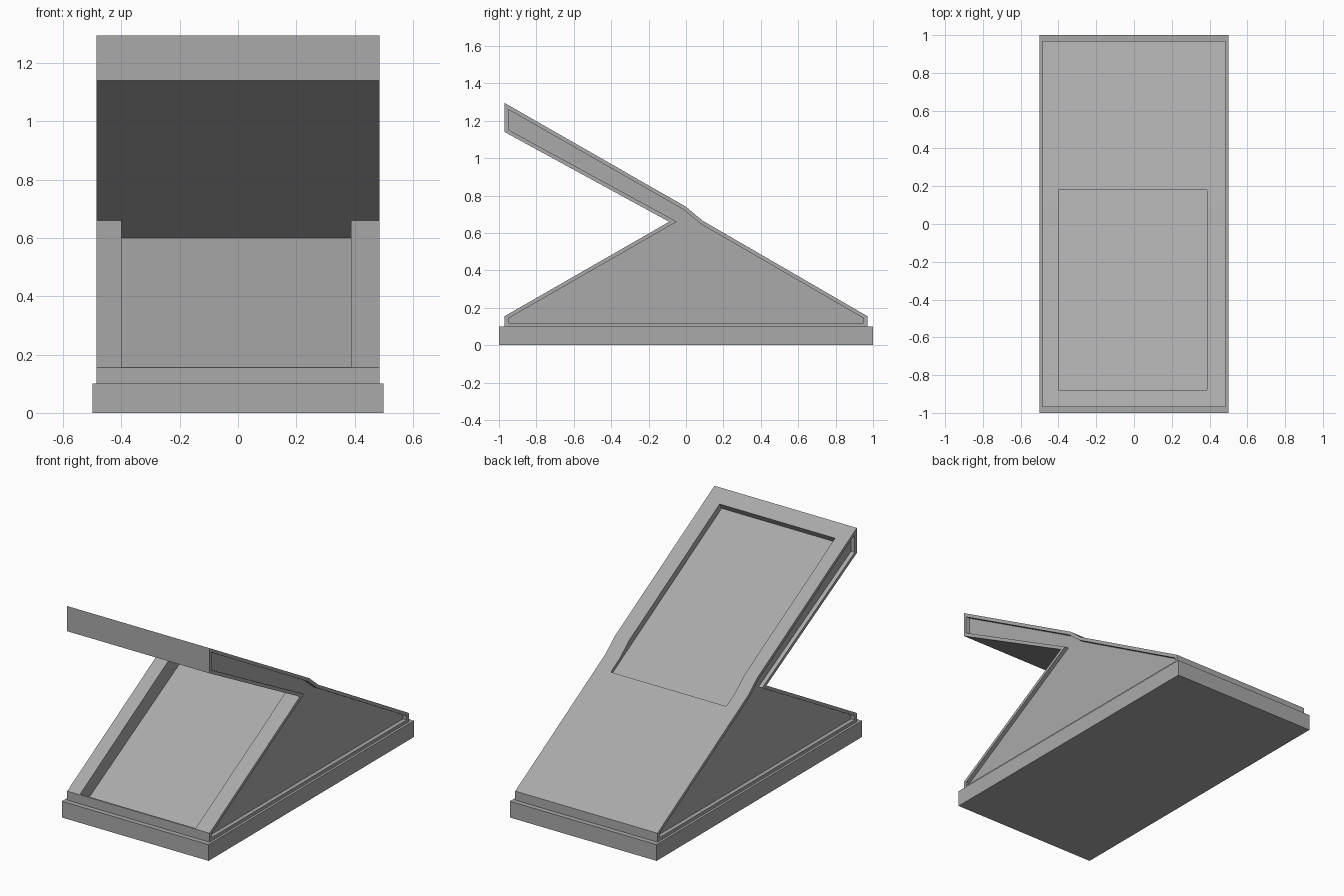
import bpy, bmesh

cube = bpy.data.objects.get("Cube")
if cube:
    bpy.data.objects.remove(cube, do_unlink=True)

# Single grey finish
grey = bpy.data.materials.new("plain_grey")
grey.use_nodes = True
grey.diffuse_color = (0.4, 0.4, 0.4, 1)
grey.node_tree.nodes["Principled BSDF"].inputs["Base Color"].default_value = (0.4, 0.4, 0.4, 1)


def extrude_profile(name, profile, x0, x1, inset=0.0, depth=0.0):
    """Extrude a (y, z) profile along x, optionally recessing both end faces."""
    bm = bmesh.new()
    cap = bm.faces.new([bm.verts.new((x0, y, z)) for y, z in profile])
    ext = bmesh.ops.extrude_face_region(bm, geom=[cap], use_keep_orig=True)
    verts = [g for g in ext["geom"] if isinstance(g, bmesh.types.BMVert)]
    bmesh.ops.translate(bm, verts=verts, vec=(x1 - x0, 0, 0))
    bmesh.ops.recalc_face_normals(bm, faces=bm.faces[:])
    if inset:
        ends = [f for f in bm.faces if abs(f.normal.x) > 0.9]
        # Thin rim first, then push the panel inwards
        bmesh.ops.inset_individual(bm, faces=ends, thickness=inset, use_even_offset=True)
        walls = bmesh.ops.inset_individual(bm, faces=ends, thickness=0.0, depth=0.0)
        for f in ends:
            shift = -depth if f.normal.x > 0 else depth
            for v in f.verts:
                v.co.x += shift
    mesh = bpy.data.meshes.new(name)
    bm.to_mesh(mesh)
    bm.free()
    mesh.materials.append(grey)
    ob = bpy.data.objects.new(name, mesh)
    bpy.context.collection.objects.link(ob)
    return ob


def cut(target, profile, x0, x1):
    """Subtract an extruded profile from the target."""
    cutter = extrude_profile("recess_cutter", profile, x0, x1)
    cutter.hide_render = True
    mod = target.modifiers.new("recess", "BOOLEAN")
    mod.operation = "DIFFERENCE"
    mod.solver = "EXACT"
    mod.object = cutter
    bpy.context.view_layer.objects.active = target
    bpy.ops.object.modifier_apply(modifier=mod.name)
    bpy.data.objects.remove(cutter, do_unlink=True)


# Base slab
extrude_profile("base_slab", [(-1, 0), (1, 0), (1, 0.1), (-1, 0.1)], -0.5, 0.5)

# Wedge body with the overhanging arm, sides recessed behind a rim
body = extrude_profile("wedge_body", [
    (-0.97, 0.1), (0.97, 0.1), (0.97, 0.155), (0.09, 0.665), (0, 0.74),
    (-0.97, 1.295), (-0.97, 1.14), (-0.09, 0.66), (-0.97, 0.155)],
    -0.485, 0.485, inset=0.02, depth=0.025)

# Deep tray in the lower front slope, running up under the arm
cut(body, [(-0.965, 0.158), (-0.92, 0.08), (0.02, 0.6), (-0.09, 0.66),
           (-0.12, 0.66), (-0.985, 0.2)], -0.4, 0.387)

# Shallow tray along the top of the arm
cut(body, [(-0.88, 1.243), (-0.9, 1.209), (0.18, 0.591), (0.18, 0.7), (-0.85, 1.3)],
    -0.4, 0.387)
